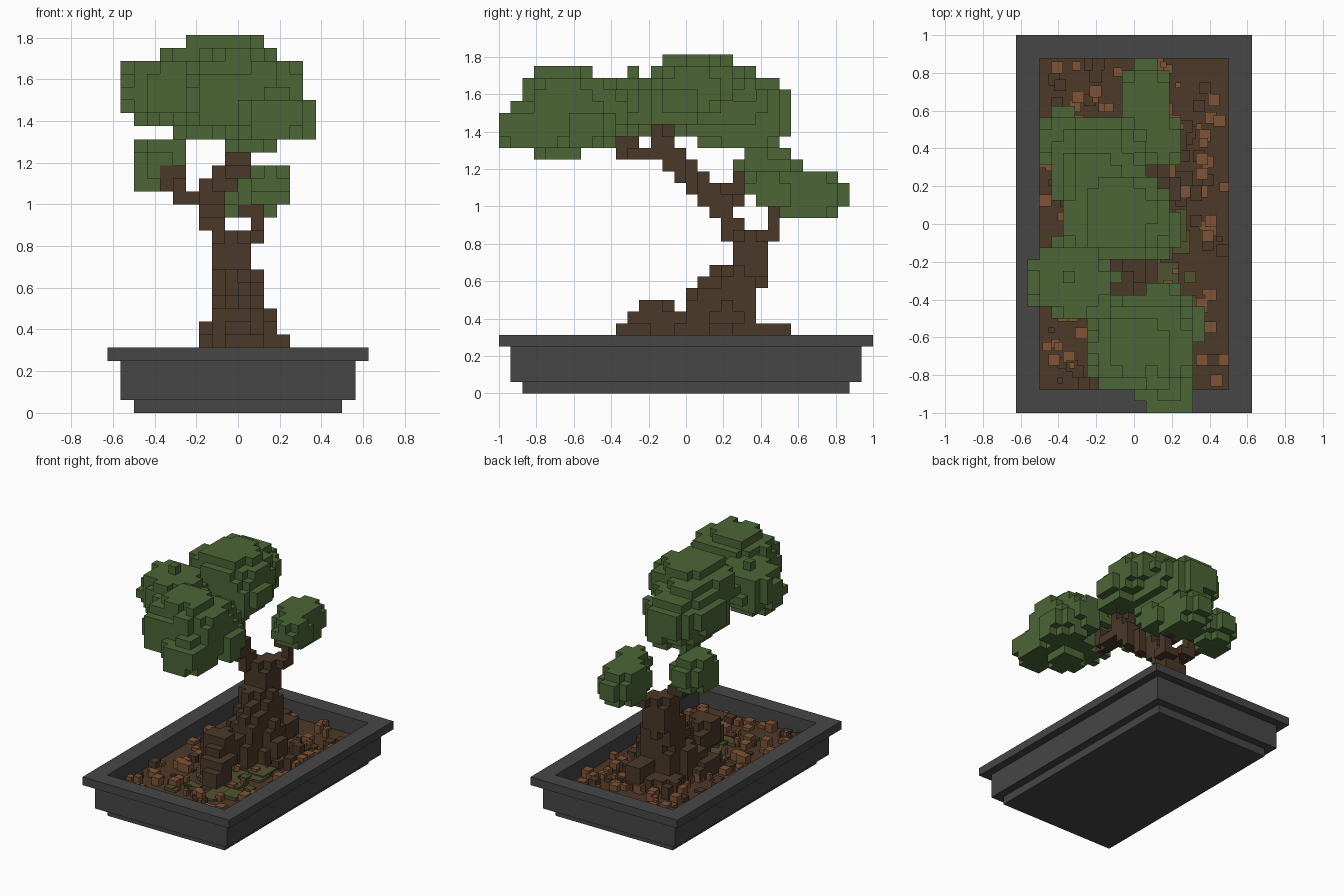
import bpy, bmesh, random
from mathutils import Vector, noise

U = 1 / 16  # edge of one cube
random.seed(4)
if "Cube" in bpy.data.objects:
    bpy.data.objects.remove(bpy.data.objects["Cube"])


def material(name, *rgb):
    m = bpy.data.materials.new(name)
    m.use_nodes = True
    m.diffuse_color = (*rgb, 1)
    m.node_tree.nodes["Principled BSDF"].inputs["Base Color"].default_value = (*rgb, 1)
    return m


STONE = material("dark grey stone", .061, .061, .061)
LEAF = material("leaf green", .072, .133, .037)
BARK = material("bark brown", .068, .04, .022)
SOIL = material("soil brown", .075, .041, .022)
CLAY = material("orange brown pebble", .21, .087, .036)
MOSS = material("moss green", .08, .086, .028)


def finish(bm, name, mat):
    bmesh.ops.scale(bm, vec=(U, U, U), verts=bm.verts)
    mesh = bpy.data.meshes.new(name)
    bm.to_mesh(mesh)
    bm.free()
    mesh.materials.append(mat)
    obj = bpy.data.objects.new(name, mesh)
    bpy.context.collection.objects.link(obj)


def add_box(bm, low, size):
    made = bmesh.ops.create_cube(bm, size=1)["verts"]
    bmesh.ops.scale(bm, vec=size, verts=made)
    bmesh.ops.translate(bm, vec=Vector(low) + Vector(size) / 2, verts=made)


def cells_where(test):
    return {(x, y, z) for x in range(-9, 7) for y in range(-16, 14)
            for z in range(2, 29) if test(Vector((x + .5, y + .5, z + .5)))}


def voxels(name, cells, mat):
    # Keep only the cube sides that face an empty cell
    bm = bmesh.new()
    for cell in cells:
        for axis in range(3):
            for side in (0, 1):
                near = list(cell)
                near[axis] += 2 * side - 1
                if tuple(near) in cells:
                    continue
                ring = []
                for a, b in ((0, 0), (1, 0), (1, 1), (0, 1)):
                    p = list(cell)
                    p[axis] += side
                    p[(axis + 1) % 3] += a
                    p[(axis + 2) % 3] += b
                    ring.append(bm.verts.new(p))
                bm.faces.new(ring if side else ring[::-1])
    bmesh.ops.remove_doubles(bm, verts=bm.verts, dist=.01)
    finish(bm, name, mat)


def blob(*lobes):
    # Rounded lumps with a slightly uneven skin
    def test(p):
        limit = 1 + .25 * noise.noise(p * .55)
        return any(sum(abs((p[i] - l[i]) / l[i + 3]) ** 2.2 for i in range(3)) < limit
                   for l in lobes)
    return cells_where(test)


def limb(*points):
    # Tapered tube of cubes along points given as x, y, z, radius
    def test(p):
        for s, e in zip(points, points[1:]):
            a, b = Vector(s[:3]), Vector(e[:3])
            t = max(0, min(1, (p - a).dot(b - a) / (b - a).length_squared))
            if (p - a.lerp(b, t)).length < s[3] + (e[3] - s[3]) * t:
                return True
        return False
    return cells_where(test)


# Pot: stepped rectangular shell, each ring is outward offset and height
bm = bmesh.new()
rings = []
for o, z in ((0, 0), (0, 1), (1, 1), (1, 4), (2, 4), (2, 5), (0, 5), (0, 2)):
    rings.append([bm.verts.new((sx * (8 + o), sy * (14 + o), z))
                  for sx, sy in ((-1, -1), (1, -1), (1, 1), (-1, 1))])
for r, s in zip(rings, rings[1:]):
    for i in range(4):
        j = (i + 1) % 4
        bm.faces.new((r[i], r[j], s[j], s[i]))
bm.faces.new(rings[0][::-1])
bm.faces.new(rings[-1])
finish(bm, "pot", STONE)

# Soil bed
bm = bmesh.new()
add_box(bm, (-8, -14, 1.5), (16, 28, 1.5))
finish(bm, "soil", SOIL)


# Loose pieces on the soil; mossy ground in front of the trunk can be left free
def scatter(name, mat, count, sizes, heights, x_range, y_range, avoid_moss=False):
    bm = bmesh.new()
    for _ in range(count):
        w = random.choice(sizes)
        x = round(random.uniform(x_range[0], x_range[1] - w) * 4) / 4
        y = round(random.uniform(y_range[0], y_range[1] - w) * 4) / 4
        if avoid_moss and ((x - 1) / 4) ** 2 + ((y + 3) / 6) ** 2 < 1:
            continue
        add_box(bm, (x, y, 2.9), (w, w, random.choice(heights) + .1))
    finish(bm, name, mat)


BED_X, BED_Y = (-8, 8), (-14, 14)
scatter("soil_crumbs", SOIL, 70, (.5, 1, 1), (.25, .5, .75), BED_X, BED_Y, True)
scatter("pebbles", CLAY, 125, (.5, .75, 1, 1, 1), (.4, .7, 1), BED_X, BED_Y, True)
scatter("moss", MOSS, 44, (1, 1, 2), (.25, .4), (-3, 5.5), (-10, 4))
scatter("moss_pebbles", CLAY, 9, (.5, .75), (.5, .7), (-3, 5), (-9, 2))
scatter("root_knots", BARK, 24, (1, 1, 2), (.5, 1, 1.5), (-4, 2), (-3, 9))
scatter("side_knots", BARK, 10, (1, 1, 2), (.5, 1, 1.5), (2, 6), (1, 8))

# Trunk: two merged stems with spreading roots
trunk = limb((.2, 4, 3, 2.5), (.2, 4, 8, 2.2), (-.5, 5.3, 11, 1.7), (-.5, 5.7, 12.6, 1.5))
trunk |= limb((.2, 1.5, 3, 2.5), (.4, 2, 7.5, 1.9), (-.3, 4, 10, 1.5))
trunk |= limb((0, 1, 4.5, 2), (-.5, -3, 6.4, 1.6), (1, -5.5, 4, 1.4))
trunk |= limb((1, 4, 5, 1.5), (1, 8.3, 4.8, 1.1))
trunk |= limb((1.5, 3.5, 6.7, 1.5), (3.3, 3, 5, 1.1))
trunk |= limb((-1, 3, 5.5, 1.9), (-2.2, 1, 4.5, 1.4), (-3, -1, 3, 1.2))
voxels("trunk", trunk, BARK)

# Branches
voxels("main_branch", limb((-.7, 5.5, 12.5, 1.2), (-2, 3.5, 15, 1), (-1.7, 1.5, 17.5, 1),
                           (0, -.8, 19.3, 1), (-.3, -2, 21.5, 1), (-.5, -2.5, 24, 1)) - trunk, BARK)
voxels("front_branch", limb((0, -1, 20.5, .9), (0, -4, 20.5, .9), (-1.3, -6.7, 22, 1)), BARK)
voxels("right_branch", limb((-2, 3.5, 16, .9), (-4, 4, 16.5, .9), (-5.5, 5, 18.5, .9)), BARK)
voxels("back_branch", limb((.5, 6.5, 12.5, .9), (1.5, 7.5, 14.5, .9), (1, 8.5, 17, .9)) - trunk, BARK)

# Leaf clusters: centre and radii of each lobe
voxels("front_leaves", blob((.8, -10.2, 24.4, 4.7, 4.1, 3.7), (2.7, -13, 22.7, 2.6, 3.4, 2),
                            (3.5, -8.5, 22.8, 2.7, 2.6, 2.2), (1, -11, 22.3, 2.9, 2.7, 2.4),
                            (-1, -11.5, 24, 3, 2.6, 2.8), (2.4, -7.2, 24, 2, 2.4, 2.5)), LEAF)
voxels("crown_leaves", blob((-1.5, .9, 26.2, 4.4, 4, 3.1), (-3, 4, 24.3, 4, 5.2, 3.4),
                            (1.3, -.6, 25, 2.6, 2.6, 2.4), (-5.3, -4.6, 24.8, 3.8, 3.4, 2.8),
                            (-2, 6, 22.8, 2.3, 2.6, 2)), LEAF)
voxels("back_leaves", blob((1, 10.4, 17, 2.4, 3.5, 2.2), (2.3, 7.3, 17.5, 1.8, 2.3, 1.6)), LEAF)
voxels("right_leaves", blob((-6, 6.9, 19, 2.2, 2.9, 2.2)), LEAF)
